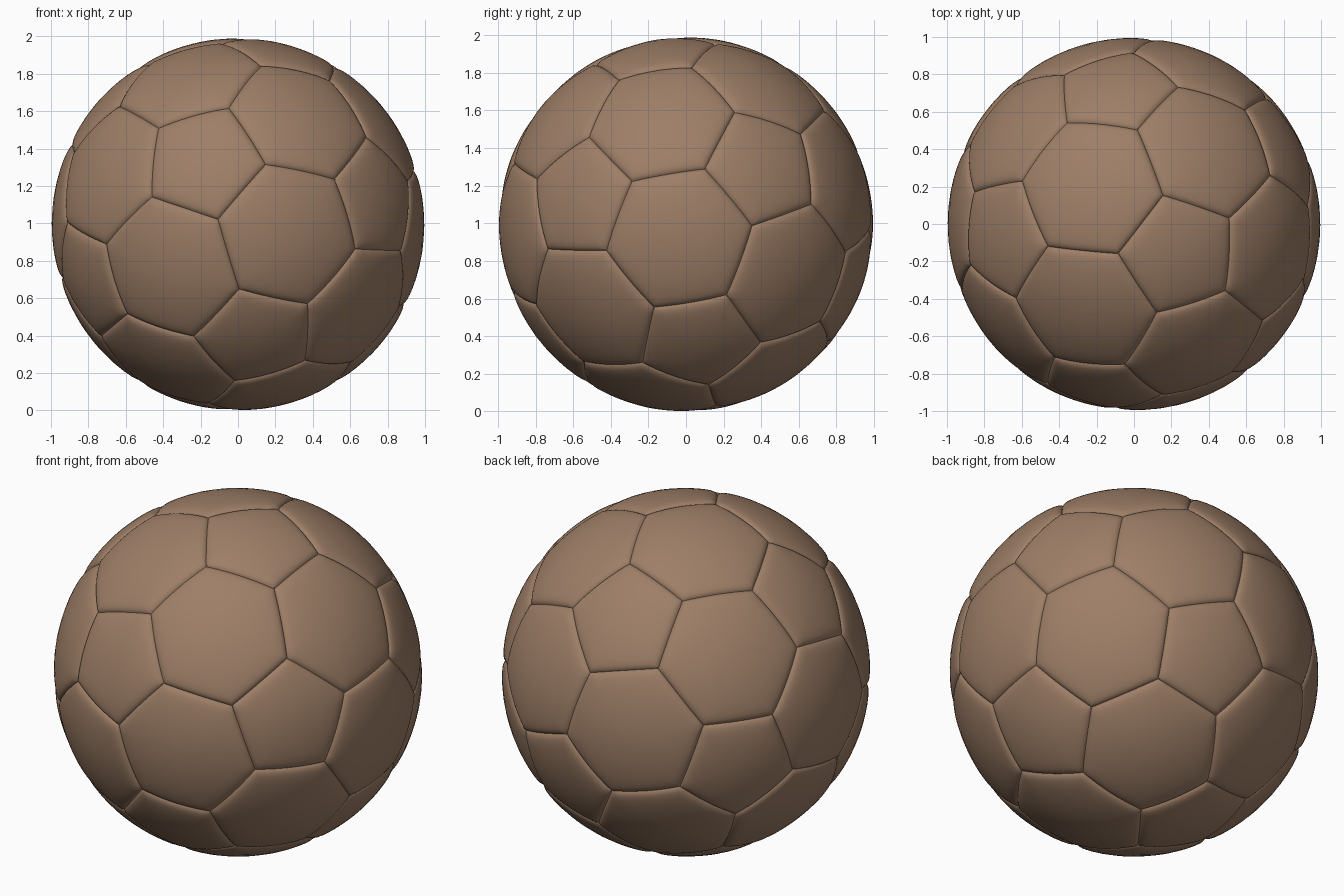
import bpy, bmesh, math
from mathutils import Vector, Matrix

if "Cube" in bpy.data.objects:
    bpy.data.objects.remove(bpy.data.objects["Cube"])

RADIUS = 0.996        # crown of each panel
CENTRE_Z = 0.995
SEGS = 12             # points along each seam
RINGS = [0.0, 0.2, 0.4, 0.58, 0.72, 0.82, 0.89, 0.935, 0.965, 0.985, 1.0]

# Orientation: directions of the top and front pentagon panels
top = Vector((0.26, -0.176, 0.949)).normalized()
front = Vector((-0.195, -0.913, 0.355)).normalized()
ez = (top + front).normalized()
ey = (top - front).normalized()
ex = ey.cross(ez)
turn = Matrix((ex, ey, ez)).transposed()

# Truncated icosahedron cage: points at one third of every icosahedron edge
phi = (1 + math.sqrt(5)) / 2
ico = []
for a in (-1, 1):
    for b in (-phi, phi):
        ico += [Vector((0, a, b)), Vector((a, b, 0)), Vector((b, 0, a))]
cage = bmesh.new()
for p in ico:
    for q in ico:
        if p is not q and (p - q).length < 2.1:
            cage.verts.new(turn @ p.lerp(q, 1 / 3).normalized())
bmesh.ops.convex_hull(cage, input=cage.verts[:])
bmesh.ops.dissolve_limit(cage, angle_limit=0.05, verts=cage.verts[:], edges=cage.edges[:])
bmesh.ops.recalc_face_normals(cage, faces=cage.faces[:])


def surface(point, dist):
    """Push a cage point out to the ball, sinking it close to a seam."""
    r = RADIUS - 0.016 * math.exp(-dist / 0.014) - 0.007 * math.exp(-dist / 0.07)
    return point.normalized() * r


# Panels: rings from the middle of each face out to its seams
bm = bmesh.new()
for face in cage.faces:
    mid = face.calc_center_median()
    corners = [v.co.copy() for v in face.verts]
    n = len(corners)
    apothem = ((corners[0] + corners[1]) / 2 - mid).length
    rim = [corners[i].lerp(corners[(i + 1) % n], s / SEGS)
           for i in range(n) for s in range(SEGS)]
    hub = bm.verts.new(surface(mid, apothem))
    previous = None
    for t in RINGS[1:]:
        ring = [bm.verts.new(surface(mid.lerp(p, t), (1 - t) * apothem)) for p in rim]
        for i in range(len(ring)):
            j = (i + 1) % len(ring)
            if previous is None:
                bm.faces.new((hub, ring[i], ring[j]))
            else:
                bm.faces.new((previous[i], ring[i], ring[j], previous[j]))
        previous = ring
cage.free()
bmesh.ops.remove_doubles(bm, verts=bm.verts[:], dist=0.0005)
bmesh.ops.translate(bm, verts=bm.verts[:], vec=(0, 0, CENTRE_Z))

mesh = bpy.data.meshes.new("ball")
bm.to_mesh(mesh)
bm.free()
ball = bpy.data.objects.new("ball", mesh)
bpy.context.collection.objects.link(ball)

# Leather colour
leather = bpy.data.materials.new("brown leather")
leather.diffuse_color = (0.34, 0.21, 0.135, 1)
leather.use_nodes = True
leather.node_tree.nodes["Principled BSDF"].inputs["Base Color"].default_value = leather.diffuse_color
mesh.materials.append(leather)

bpy.context.view_layer.objects.active = ball
ball.select_set(True)
bpy.ops.object.shade_smooth_by_angle(angle=math.radians(40))
